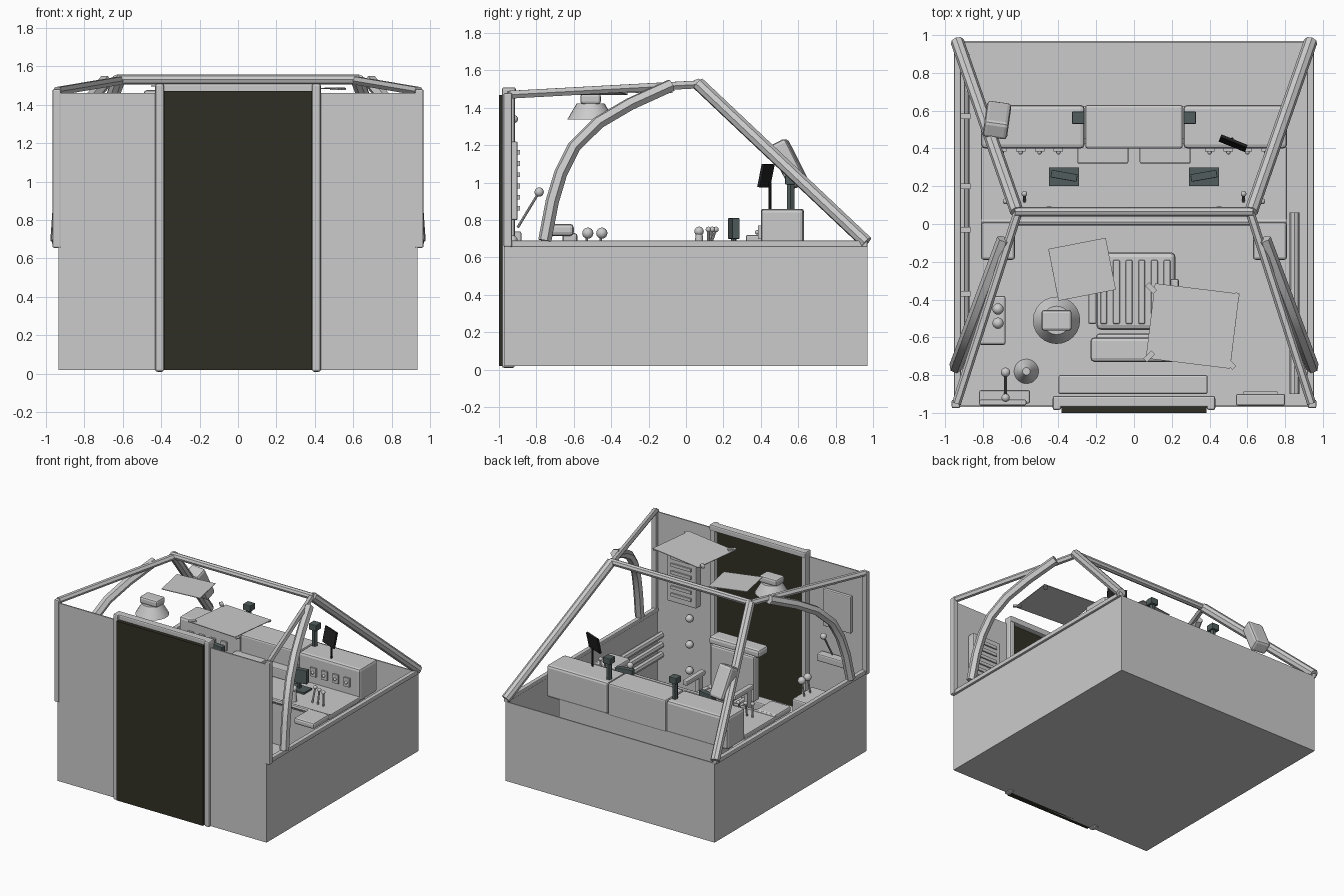
import bpy, bmesh, math
from mathutils import Vector, Euler

cube = bpy.data.objects.get("Cube")
if cube:
    bpy.data.objects.remove(cube, do_unlink=True)


def material(name, rgb):
    m = bpy.data.materials.new(name)
    m.use_nodes = True
    m.diffuse_color = (*rgb, 1)
    m.node_tree.nodes["Principled BSDF"].inputs["Base Color"].default_value = (*rgb, 1)
    return m


GREY = material("light_grey", (0.6, 0.6, 0.6))
DOOR = material("dark_olive", (0.03, 0.028, 0.018))
TEAL = material("dark_slate", (0.085, 0.11, 0.11))
BLACK = material("screen_black", (0.015, 0.015, 0.015))


def add(name, mesh, mat, smooth=False):
    ob = bpy.data.objects.new(name, mesh)
    bpy.context.collection.objects.link(ob)
    mesh.materials.clear()
    mesh.materials.append(mat)
    if smooth:
        bpy.ops.object.select_all(action='DESELECT')
        ob.select_set(True)
        bpy.context.view_layer.objects.active = ob
        bpy.ops.object.shade_smooth_by_angle(angle=math.radians(40))
    return ob


def box(name, x, y, z, mat=GREY, bevel=0.0, rot=(0, 0, 0)):
    """Box from (low, high) spans, turned about its own centre (degrees)."""
    spans = (x, y, z)
    bm = bmesh.new()
    bmesh.ops.create_cube(bm, size=1)
    bmesh.ops.scale(bm, vec=[b - a for a, b in spans], verts=bm.verts)
    if bevel:
        bmesh.ops.bevel(bm, geom=bm.edges[:], offset=bevel, segments=2, affect='EDGES', profile=0.5)
    me = bpy.data.meshes.new(name)
    bm.to_mesh(me)
    bm.free()
    ob = add(name, me, mat)
    ob.location = [(a + b) / 2 for a, b in spans]
    ob.rotation_euler = [math.radians(a) for a in rot]
    return ob


def tube(name, pts, r, mat=GREY, res=2):
    """Capped tube along a polyline."""
    cu = bpy.data.curves.new(name + "_path", 'CURVE')
    cu.dimensions = '3D'
    cu.bevel_depth, cu.bevel_resolution, cu.use_fill_caps = r, res, True
    sp = cu.splines.new('POLY')
    sp.points.add(len(pts) - 1)
    for p, co in zip(sp.points, pts):
        p.co = (*co, 1)
    tmp = bpy.data.objects.new(name + "_path", cu)
    bpy.context.collection.objects.link(tmp)
    dg = bpy.context.evaluated_depsgraph_get()
    me = bpy.data.meshes.new_from_object(tmp.evaluated_get(dg))
    bpy.data.objects.remove(tmp, do_unlink=True)
    return add(name, me, mat, res > 0)


def cone(name, c, r1, r2, h, mat=GREY, sides=24):
    bm = bmesh.new()
    bmesh.ops.create_cone(bm, cap_ends=True, segments=sides, radius1=r1, radius2=r2, depth=h)
    me = bpy.data.meshes.new(name)
    bm.to_mesh(me)
    bm.free()
    ob = add(name, me, mat, True)
    ob.location = c
    return ob


def ball(name, c, r, mat=GREY):
    bm = bmesh.new()
    bmesh.ops.create_uvsphere(bm, u_segments=14, v_segments=8, radius=r)
    me = bpy.data.meshes.new(name)
    bm.to_mesh(me)
    bm.free()
    add(name, me, mat, True).location = c


def lever(name, a, b, r=0.025):
    tube(name + "_rod", [a, b], 0.007)
    ball(name + "_knob", b, r)


# Cabin shell
box("floor", (-.935, .935), (-.97, .97), (.02, .03))
box("rear_wall", (-.935, .935), (.96, .97), (.02, .66))
box("front_wall", (-.935, .935), (-.97, -.96), (.02, 1.46))

# Door and its frame
box("door", (-.385, .385), (-1, -.95), (.02, 1.47), DOOR)
box("door_header", (-.43, .43), (-.97, -.91), (1.46, 1.51), bevel=.01)
box("door_step", (-.4, .39), (-.9, -.8), (.03, .25), bevel=.01)

for s, side in ((1, "left"), (-1, "right")):
    box(side + "_wall", sorted((s * .925, s * .935)), (-.97, .97), (.02, .66))
    box(side + "_door_post", (s * .408 - .023, s * .408 + .023), (-.985, -.915), (.01, 1.51), bevel=.012)
    # Roll cage
    box(side + "_sill", (s * .935 - .018, s * .935 + .018), (-.96, .97), (.655, .69), bevel=.006)
    box(side + "_corner_post", (s * .943 - .022, s * .943 + .022), (-.975, -.93), (.655, 1.48), bevel=.008)
    tube(side + "_rear_strut", [(s * .935, .965, .68), (s * .62, .065, 1.53)], .036)
    tube(side + "_roof_rail", [(s * .615, .06, 1.525), (s * .94, -.95, 1.47)], .024, res=1)
    arch = [(-.755, .69), (-.715, .9), (-.67, 1.05), (-.6, 1.19), (-.47, 1.32), (-.3, 1.42), (-.08, 1.52)]
    tube(side + "_arch", [(s * (.66 - .375 * y), y, z) for y, z in arch], .036, res=1)
    # Rear console wings with switches, and desk boxes
    box(side + "_console_wing", sorted((s * .262, s * .81)), (.4, .63), (.6, .86), bevel=.02)
    for i in range(4):
        box(f"{side}_switch_{i}", (s * (.4 + i * .1) - .025, s * (.4 + i * .1) + .025), (.385, .402), (.7, .77))
        ball(f"{side}_switch_knob_{i}", (s * (.4 + i * .1), .38, .735), .012)
    box(side + "_desk_box", sorted((s * .03, s * .3)), (.32, .43), (.64, .72), bevel=.008)
    box(side + "_desk_arm", sorted((s * .63, s * .81)), (-.19, .01), (.6, .65), bevel=.015)
    for i in range(3):
        x = s * (.58 + i * .05)
        lever(f"{side}_throttle_{i}", (x, .12, .64), (x, .16 - i * .02, .75), .015)
    ball(side + "_desk_knob", (s * .45, .07, .74), .025)
    cone(side + "_desk_knob_stem", (s * .45, .07, .69), .025, .018, .1, sides=12)
    # Slate-coloured sights and pedals
    tube(side + "_sight_stem", [(s * .295, .56, .86), (s * .295, .56, 1)], .022, TEAL, 1)
    box(side + "_sight_head", (s * .295 - .033, s * .295 + .033), (.53, .595), (.99, 1.04), TEAL, .005)
    box(side + "_pedal_base", (s * .37 - .08, s * .37 + .08), (.2, .3), (.64, .655), TEAL)
    box(side + "_pedal", (s * .37 - .07, s * .37 + .07), (.235, .275), (.7, .81), TEAL, .004, (0, 0, s * 10))
    tube(side + "_pedal_stem", [(s * .37, .255, .65), (s * .37, .255, .72)], .015, TEAL)

tube("roof_cross_tube", [(-.63, .065, 1.53), (.63, .065, 1.53)], .026)

# Console centre and desk
box("console_centre", (-.258, .258), (.4, .63), (.6, .86), bevel=.012)
box("console_base", (-.7, .7), (.45, .625), (.03, .61))
box("desk", (-.81, .81), (.01, .41), (.6, .64), bevel=.008)
tube("desk_edge", [(-.81, .01, .63), (.81, .01, .63)], .018)

# Tilted screen on a pole
tube("screen_pole", [(.52, .45, .86), (.52, .45, 1)], .008, BLACK)
box("screen", (.45, .6), (.42, .435), (.975, 1.1), BLACK, rot=(-12, 0, -22))

# Chair
box("chair_base", (-.1, .12), (-.45, -.25), (.03, .33))
box("chair_seat", (-.2, .22), (-.56, -.15), (.33, .4), bevel=.025)
for i in range(6):
    x = -.16 + i * .067
    box(f"seat_rib_{i}", (x - .018, x + .018), (-.53, -.19), (.395, .415), bevel=.008)
for x in (-.22, .215):
    box("chair_armrest", (x - .022, x + .022), (-.53, -.29), (.5, .54), bevel=.01)
    box("chair_arm_post", (x - .015, x + .015), (-.5, -.45), (.35, .51))
box("chair_back", (-.2, .19), (-.66, -.58), (.36, .73), bevel=.015)
box("chair_headrest", (-.23, .22), (-.73, -.6), (.715, .78), bevel=.02)

# Hanging lamp
cone("lamp_shade", (-.41, -.51, 1.38), .125, .075, .085)
box("lamp_housing", (-.49, -.33), (-.565, -.455), (1.42, 1.475), bevel=.015)

# Overhead sheets with corner clips
box("small_sheet", (-.43, -.12), (-.38, -.1), (1.487, 1.492), rot=(0, 3, 11))
box("large_sheet", (.085, .535), (-.74, -.34), (1.477, 1.482), rot=(0, -2, -7))
for x, y in ((.09, -.34), (.53, -.39), (.08, -.7), (.51, -.74)):
    box("sheet_clip", (x - .03, x + .03), (y - .014, y + .014), (1.477, 1.487), rot=(0, 0, 45 if (x < .3) == (y < -.5) else -45))

# Instrument pod on the right rear strut
box("strut_pod", (-.79, -.66), (.5, .6), (.97, 1.23), bevel=.02, rot=(27, 0, -8))

# Left front panel with slats and wall knobs
box("left_wall_panel", (.54, .8), (-.96, -.9), (.8, 1.22), bevel=.008)
for i in range(6):
    box(f"panel_slat_{i}", (.58, .76), (-.905, -.888), (.85 + i * .06, .875 + i * .06))
for z in (.27, .48, .69):
    ball("wall_knob", (.62, -.93, z), .03)

# Right front panel, levers and lever box
box("right_wall_panel", (-.82, -.57), (-.96, -.93), (.95, 1.25), bevel=.008)
box("right_lever_shelf", (-.82, -.55), (-.95, -.88), (.68, .74), bevel=.01)
lever("wall_lever", (-.68, -.9, .76), (-.68, -.785, .95))
ball("wall_lever_pivot", (-.68, -.92, 1.34), .022)
box("right_lever_box", (-.82, -.68), (-.64, -.38), (.03, .6), bevel=.012)
for y in (-.525, -.45):
    lever("box_lever", (-.73, y - .02, .6), (-.72, y, .73), .03)
cone("floor_cone", (-.57, -.78, .08), .065, .02, .1)

# Pipes along the side walls
for z in (.35, .43, .51):
    tube("left_wall_pipe", [(.85, -.9, z), (.85, .06, z)], .026)
tube("right_wall_pipe", [(-.885, -.75, .5), (-.885, .9, .5)], .014)
for y in (.57, .2, -.03, -.37):
    box("pipe_clamp", (-.925, -.865), (y - .015, y + .015), (.475, .525))
